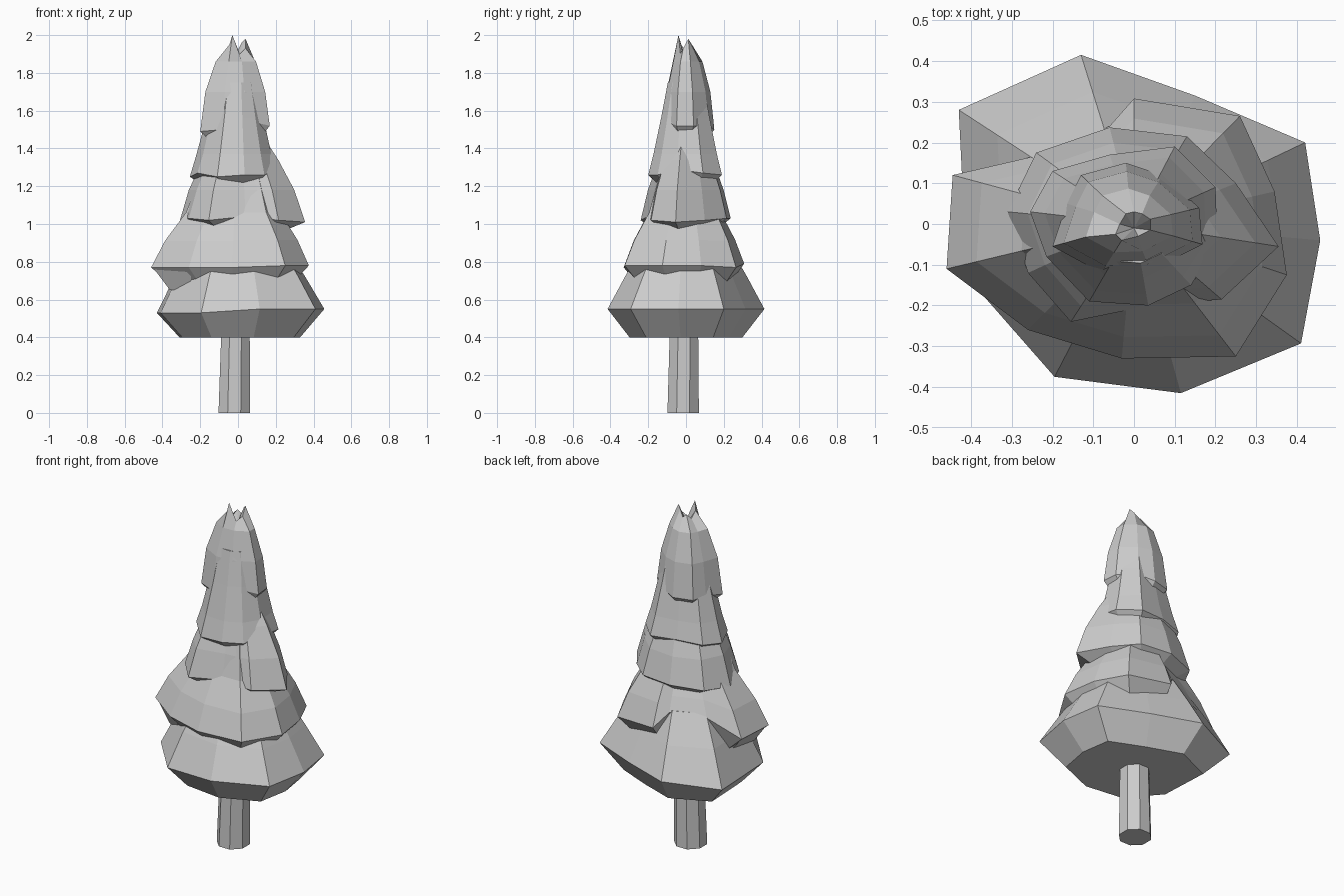
import bpy, bmesh, math

grey = bpy.data.materials.new("light grey")
grey.diffuse_color = (0.6, 0.6, 0.6, 1)


def loft(name, rings, centre_z=None):
    """Skin a stack of equal-length rings; close the bottom, cap or peak the top."""
    bm = bmesh.new()
    vs = [[bm.verts.new(p) for p in ring] for ring in rings]
    n = len(vs[0])
    for a, b in zip(vs, vs[1:]):
        for i in range(n):
            j = (i + 1) % n
            bm.faces.new((a[i], a[j], b[j], b[i]))
    bm.faces.new(vs[0][::-1])
    if centre_z is None:
        bm.faces.new(vs[-1])
    else:
        mid = bm.verts.new((0.0, -0.01, centre_z))
        for i in range(n):
            bm.faces.new((vs[-1][i], vs[-1][(i + 1) % n], mid))
    bmesh.ops.recalc_face_normals(bm, faces=bm.faces)
    mesh = bpy.data.meshes.new(name)
    bm.to_mesh(mesh)
    bm.free()
    mesh.materials.append(grey)
    ob = bpy.data.objects.new(name, mesh)
    bpy.context.collection.objects.link(ob)
    return ob


def scaled(rim, s, z, c, follow=0.0):
    """Shrink the rim towards centre c; follow keeps some of its up and down."""
    zm = sum(p[2] for p in rim) / len(rim)
    return [(c[0] + (x - c[0]) * s, c[1] + (y - c[1]) * s, z + (h - zm) * follow)
            for x, y, h in rim]


def tier(name, rim, lip, uppers, c=(0, 0)):
    """Branch layer: tucked-under lip, wide rim, then narrowing rings."""
    loft(name, [scaled(rim, lip[0], lip[1], c, lip[2]), rim]
         + [scaled(rim, s, z, c, f) for s, z, f in uppers])


# Trunk: tapered octagon
def octagon(x, y, r, z):
    return [(x + r * math.cos(math.tau * (i + .5) / 8),
             y + r * math.sin(math.tau * (i + .5) / 8), z) for i in range(8)]


loft("trunk", [octagon(-.02, -.015, .09, 0), octagon(-.012, -.01, .08, .5)])

# Bottom skirt
tier("bottom_branches",
     [(-.43, .28, .53), (-.13, .415, .55), (.15, .315, .55), (.42, .20, .55),
      (.457, -.04, .55), (.41, -.293, .55), (.115, -.415, .55),
      (-.195, -.375, .53), (-.41, -.13, .53)],
     (.72, .40, 0), [(.78, .72, 0), (.56, .88, 0)])

# Second layer, notched at the back left where the skirt shows through
tier("lower_branches",
     [(-.46, -.11, .77), (-.445, .12, .77), (-.25, .165, .86), (-.06, .24, .87),
      (.0, .308, .79), (.26, .265, .77), (.345, .08, .78), (.375, -.125, .78),
      (.25, -.325, .78), (-.03, -.33, .77), (-.26, -.26, .77)],
     (.78, .70, .8), [(.84, .92, .4), (.6, 1.06, 0), (.42, 1.27, 0)])

# Low hanging bough on the left
loft("left_bough", [
    [(-.36, -.12, .65), (-.25, -.16, .65), (-.25, .06, .67), (-.35, .06, .67)],
    [(-.45, -.11, .77), (-.25, -.25, .77), (-.15, .1, .79), (-.44, .11, .77)]])

# Third layer
tier("middle_branches",
     [(-.31, .03, 1.01), (-.24, .175, 1.02), (-.06, .237, 1.03), (.13, .215, 1.03),
      (.25, .10, 1.02), (.355, -.055, 1.01), (.215, -.185, 1.02), (.04, -.20, 1.04),
      (-.155, -.24, 1.02), (-.26, -.12, 1.03)],
     (.75, .98, .5), [(.84, 1.18, 0), (.6, 1.34, 0), (.4, 1.45, 0)])

# Fourth layer
tier("upper_branches",
     [(-.255, .03, 1.25), (-.20, .13, 1.26), (-.06, .17, 1.27), (.10, .19, 1.26),
      (.20, .09, 1.27), (.205, -.05, 1.29), (.14, -.15, 1.26), (.035, -.20, 1.26),
      (-.11, -.19, 1.25), (-.215, -.08, 1.27)],
     (.75, 1.215, .5), [(.86, 1.37, 0), (.66, 1.56, 0), (.48, 1.75, 0)])

# Crown with a ragged, double-pointed tip
crown = [(-.2, -.055, 1.49), (-.165, .05, 1.51), (-.13, .12, 1.5), (-.02, .15, 1.5),
         (.07, .12, 1.52), (.16, .04, 1.52), (.168, -.05, 1.52), (.04, -.115, 1.55),
         (-.08, -.12, 1.5)]
tips = [(-.045, -.025, 1.95), (-.035, .0, 1.91), (-.02, .025, 1.94), (.0, .03, 1.92),
        (.02, .025, 1.96), (.04, .012, 1.98), (.04, -.015, 1.93), (.01, -.03, 1.9),
        (-.03, -.04, 2.0)]
c = (-.005, 0)
loft("crown", [scaled(crown, .7, 1.45, c, .5), crown, scaled(crown, .86, 1.7, c),
               scaled(crown, .58, 1.86, c), tips], 1.87)
